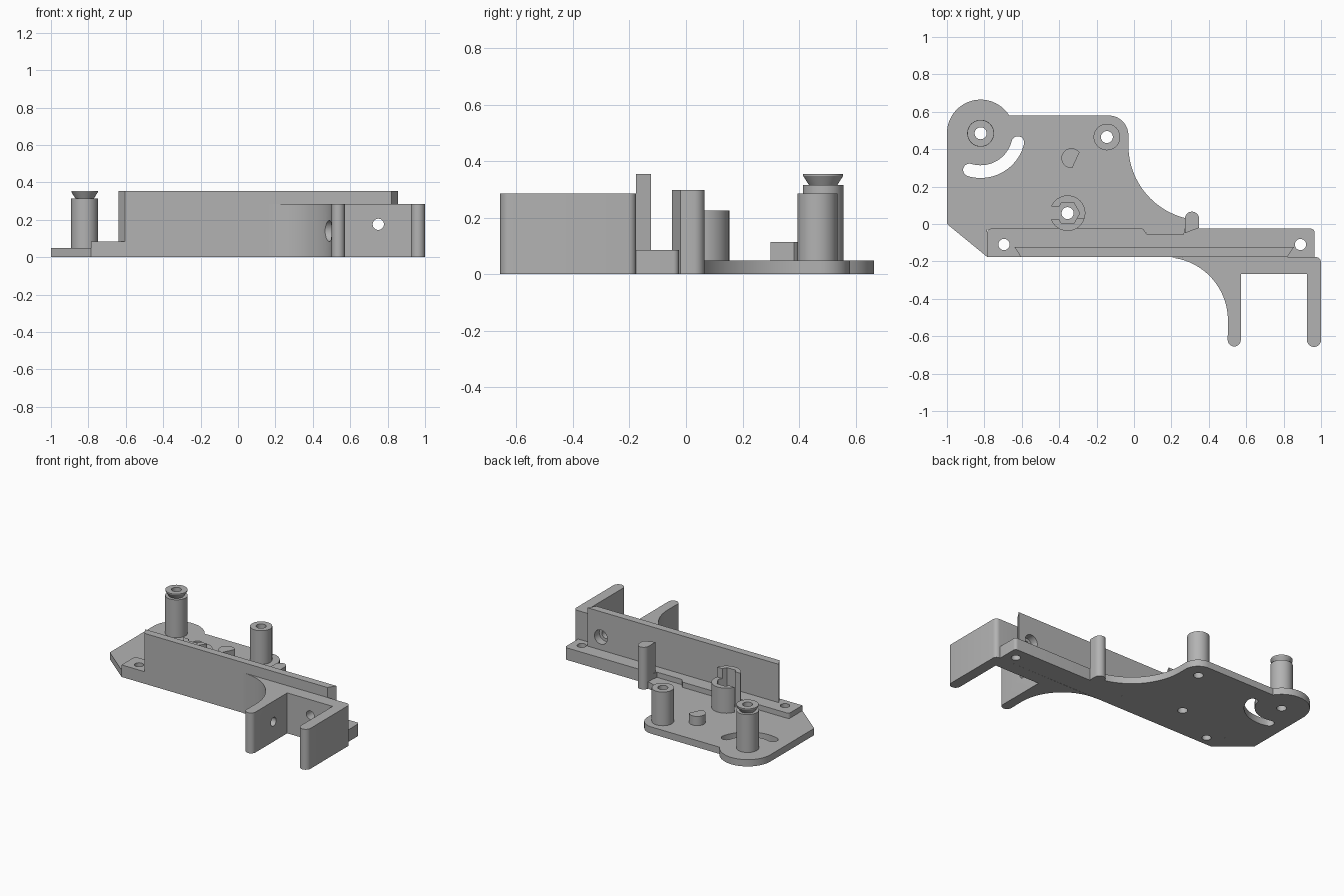
import bpy, bmesh, math
from mathutils import Vector

old = bpy.data.objects.get("Cube")
if old:
    bpy.data.objects.remove(old, do_unlink=True)

grey = bpy.data.materials.new("plain grey")
grey.use_nodes = True
colour = (0.45, 0.45, 0.45, 1)
grey.diffuse_color = colour
grey.node_tree.nodes["Principled BSDF"].inputs["Base Color"].default_value = colour


def arc(cx, cy, r, start, end, steps=16):
    """Points along an arc, angles in degrees."""
    angles = [math.radians(start + (end - start) * i / steps) for i in range(steps + 1)]
    return [(cx + r * math.cos(a), cy + r * math.sin(a)) for a in angles]


def circle(cx, cy, r, steps=40):
    return arc(cx, cy, r, 0, 360, steps)[:-1]


def prism(name, outline, z0, z1):
    """Extrude a flat outline from z0 to z1."""
    bm = bmesh.new()
    face = bm.faces.new([bm.verts.new((x, y, z0)) for x, y in outline])
    top = bmesh.ops.extrude_face_region(bm, geom=[face])["geom"]
    verts = [v for v in top if isinstance(v, bmesh.types.BMVert)]
    bmesh.ops.translate(bm, vec=(0, 0, z1 - z0), verts=verts)
    bmesh.ops.recalc_face_normals(bm, faces=bm.faces)
    return finish(name, bm)


def finish(name, bm):
    mesh = bpy.data.meshes.new(name)
    bm.to_mesh(mesh)
    bm.free()
    mesh.materials.append(grey)
    obj = bpy.data.objects.new(name, mesh)
    bpy.context.collection.objects.link(obj)
    return obj


def lathe(name, profile, cx, cy, steps=40):
    """Spin a closed (radius, height) profile about a vertical axis."""
    bm = bmesh.new()
    rings = [[bm.verts.new((x, y, z)) for x, y in circle(cx, cy, r, steps)] for r, z in profile]
    for a, b in zip(rings, rings[1:] + rings[:1]):
        for i in range(steps):
            j = (i + 1) % steps
            bm.faces.new((a[i], a[j], b[j], b[i]))
    bmesh.ops.recalc_face_normals(bm, faces=bm.faces)
    return finish(name, bm)


def rod(r, centre, direction, length):
    """Round cutter along any direction."""
    obj = prism("cutter", circle(0, 0, r), -length / 2, length / 2)
    obj.rotation_euler = Vector(direction).to_track_quat("Z", "Y").to_euler()
    obj.location = centre
    return obj


def cut(obj, *cutters):
    for cutter in cutters:
        cutter.hide_render = True
        mod = obj.modifiers.new("cut", "BOOLEAN")
        mod.operation = "DIFFERENCE"
        mod.solver = "EXACT"
        mod.object = cutter
    bpy.context.view_layer.update()
    graph = bpy.context.evaluated_depsgraph_get()
    mesh = bpy.data.meshes.new_from_object(obj.evaluated_get(graph))
    obj.modifiers.clear()
    obj.data = mesh
    for cutter in cutters:
        bpy.data.objects.remove(cutter, do_unlink=True)


PLATE, RAIL, BORE = 0.048, 0.085, 0.032
FRONT = -0.176
tall_post, short_post, hex_post = (-0.82, 0.485), (-0.145, 0.465), (-0.355, 0.058)

# Base plate with rounded lobes, a swept edge and a curved slot
outline = [(-1, 0), (-0.785, FRONT), (-0.785, -0.03), (0.05, -0.03), (0.07, -0.055), (0.28, -0.055)]
outline += arc(0.37, 0.42, 0.4, 257, 180, 24)
outline += arc(-0.135, 0.475, 0.105, 0, 90)
outline += arc(-0.82, 0.485, 0.18, 32, 180, 28)
plate = prism("base_plate", outline, 0, PLATE)

sx, sy = tall_post
first, last, mid, half = -107, -14, 0.205, 0.034
end_a, end_b = (arc(sx, sy, mid, a, a, 1)[0] for a in (first, last))
slot = arc(sx, sy, mid + half, first, last, 24)
slot += arc(*end_b, half, last, last + 180, 10)[1:-1]
slot += arc(sx, sy, mid - half, last, first, 24)
slot += arc(*end_a, half, first + 180, first + 360, 10)[1:-1]
cut(plate, prism("slot_cutter", slot, -0.1, 0.2),
    *[rod(BORE, (*p, 0), (0, 0, 1), 0.4) for p in (tall_post, short_post, hex_post)])

# Raised rail with a shallow notch in its back edge and two screw holes
outline = [(-0.785, FRONT), (0.965, FRONT)]
outline += arc(0.945, -0.045, 0.02, 0, 90, 6) + [(0.27, -0.025), (0.265, -0.055), (0.07, -0.055), (0.045, -0.025)]
outline += arc(-0.765, -0.045, 0.02, 90, 180, 6)
rail = prism("rail", outline, 0, RAIL)
cut(rail, *[rod(0.03, (x, -0.11, 0), (0, 0, 1), 0.4) for x in (-0.695, 0.89)])

# Upright wall with slanted ends
wall = prism("upright_wall", [(-0.605, FRONT), (0.82, FRONT), (0.855, -0.123), (-0.64, -0.123)], RAIL, 0.355)
cut(wall, rod(0.05, (0.75, -0.15, 0.176), (0, 1, 0), 0.2))

# Forked bracket with a large fillet, round tips and cross holes
outline = arc(0.165, -0.515, 0.337, 90, 0, 24)
outline += arc(0.536, -0.62, 0.035, 180, 360, 12)
outline += [(0.571, -0.267), (0.925, -0.267)]
outline += arc(0.9625, -0.62, 0.0375, 180, 360, 12)
outline += arc(0.97, FRONT - 0.03, 0.03, 0, 90, 6)
bracket = prism("forked_bracket", outline, 0, 0.285)
cut(bracket, rod(0.03, (0.75, -0.2, 0.176), (0, 1, 0), 0.3),
    rod(0.03, (0.5, -0.42, 0.14), (1, 0, 0), 0.3),
    rod(0.057, (0.43, -0.42, 0.14), (1, 0, 0), 0.2))

# Hollow posts, the taller with a flared cap
lathe("flared_post", [(BORE, PLATE), (0.072, PLATE), (0.072, 0.315), (0.05, 0.315),
                      (0.071, 0.348), (0.071, 0.355), (BORE, 0.355)], *tall_post)
lathe("short_post", [(BORE, PLATE), (0.071, PLATE), (0.071, 0.285), (BORE, 0.285)], *short_post)

# Rounded stop pin beside the rail
prism("stop_pin", [(0.272, -0.05), (0.348, -0.02)] + arc(0.31, 0.028, 0.038, 0, 180), 0, 0.297)

# Small boss with a flat side
prism("flat_sided_boss", arc(-0.335, 0.352, 0.053, 35, 275, 24), PLATE, 0.113)

# Nut holder: ring with hexagonal pocket, open side and a stepped top
hx, hy = hex_post
holder = prism("nut_holder", circle(hx, hy, 0.095), PLATE, 0.295)
cut(holder, prism("hex_cutter", circle(hx, hy, 0.065, 6), 0.02, 0.5),
    prism("gap_cutter", [(hx - 0.2, hy - 0.035), (hx - 0.01, hy - 0.035),
                         (hx - 0.01, hy + 0.035), (hx - 0.2, hy + 0.035)], 0.02, 0.5),
    prism("step_cutter", [(hx - 0.2, hy - 0.027), (hx + 0.2, hy - 0.027),
                          (hx + 0.2, hy + 0.2), (hx - 0.2, hy + 0.2)], 0.225, 0.5))

# Smooth curved sides, sharp corners
for obj in bpy.context.scene.objects:
    obj.select_set(obj.type == "MESH" and grey.name in obj.data.materials)
bpy.context.view_layer.objects.active = plate
bpy.ops.object.shade_smooth_by_angle(angle=math.radians(30))
